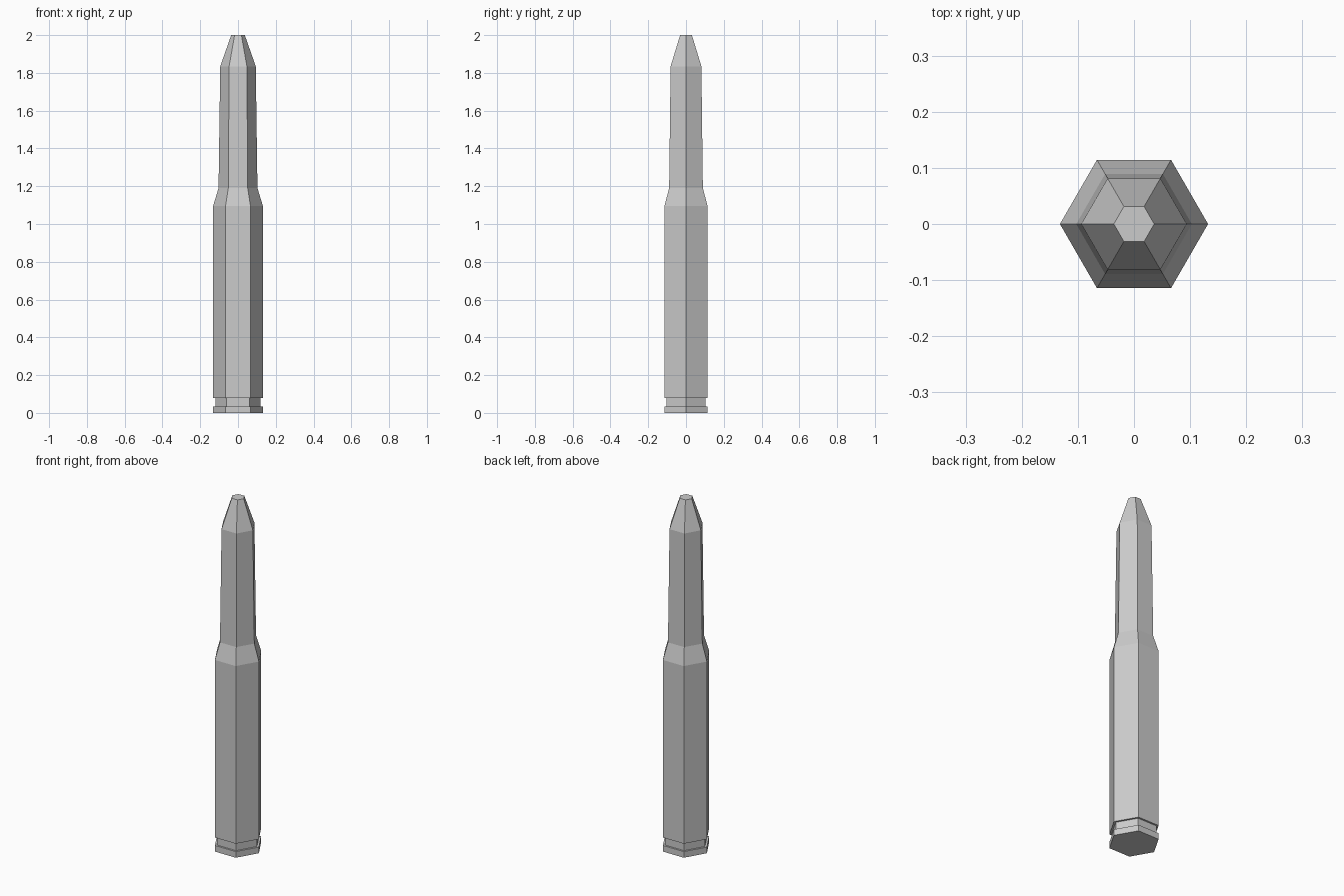
import bpy, bmesh
from math import cos, sin, pi

SIDES = 6

cube = bpy.data.objects.get("Cube")
if cube:
    bpy.data.objects.remove(cube, do_unlink=True)

grey = bpy.data.materials.new("light_grey")
grey.use_nodes = True
colour = (0.6, 0.6, 0.6, 1)
grey.diffuse_color = colour
grey.node_tree.nodes["Principled BSDF"].inputs["Base Color"].default_value = colour


def turned_part(name, profile, cap_bottom=False, cap_top=False):
    """Six-sided part turned around z from (radius, height) pairs."""
    bm = bmesh.new()
    angles = [2 * pi * i / SIDES for i in range(SIDES)]
    rings = [[bm.verts.new((r * cos(a), r * sin(a), z)) for a in angles]
             for r, z in profile]
    for low, high in zip(rings, rings[1:]):
        for i in range(SIDES):
            j = (i + 1) % SIDES
            bm.faces.new((low[i], low[j], high[j], high[i]))
    if cap_bottom:
        bm.faces.new(rings[0][::-1])
    if cap_top:
        bm.faces.new(rings[-1])
    mesh = bpy.data.meshes.new(name)
    bm.to_mesh(mesh)
    bm.free()
    mesh.materials.append(grey)
    obj = bpy.data.objects.new(name, mesh)
    bpy.context.collection.objects.link(obj)
    return obj


# Case: base rim, groove, long body and sloping shoulder
turned_part("case", [(0.132, 0), (0.132, 0.035), (0.12, 0.035), (0.12, 0.08),
                     (0.132, 0.08), (0.132, 1.095), (0.103, 1.19)],
            cap_bottom=True)

# Tip: slightly tapered shaft and blunt point
turned_part("tip", [(0.103, 1.19), (0.094, 1.835), (0.036, 2.0)], cap_top=True)
